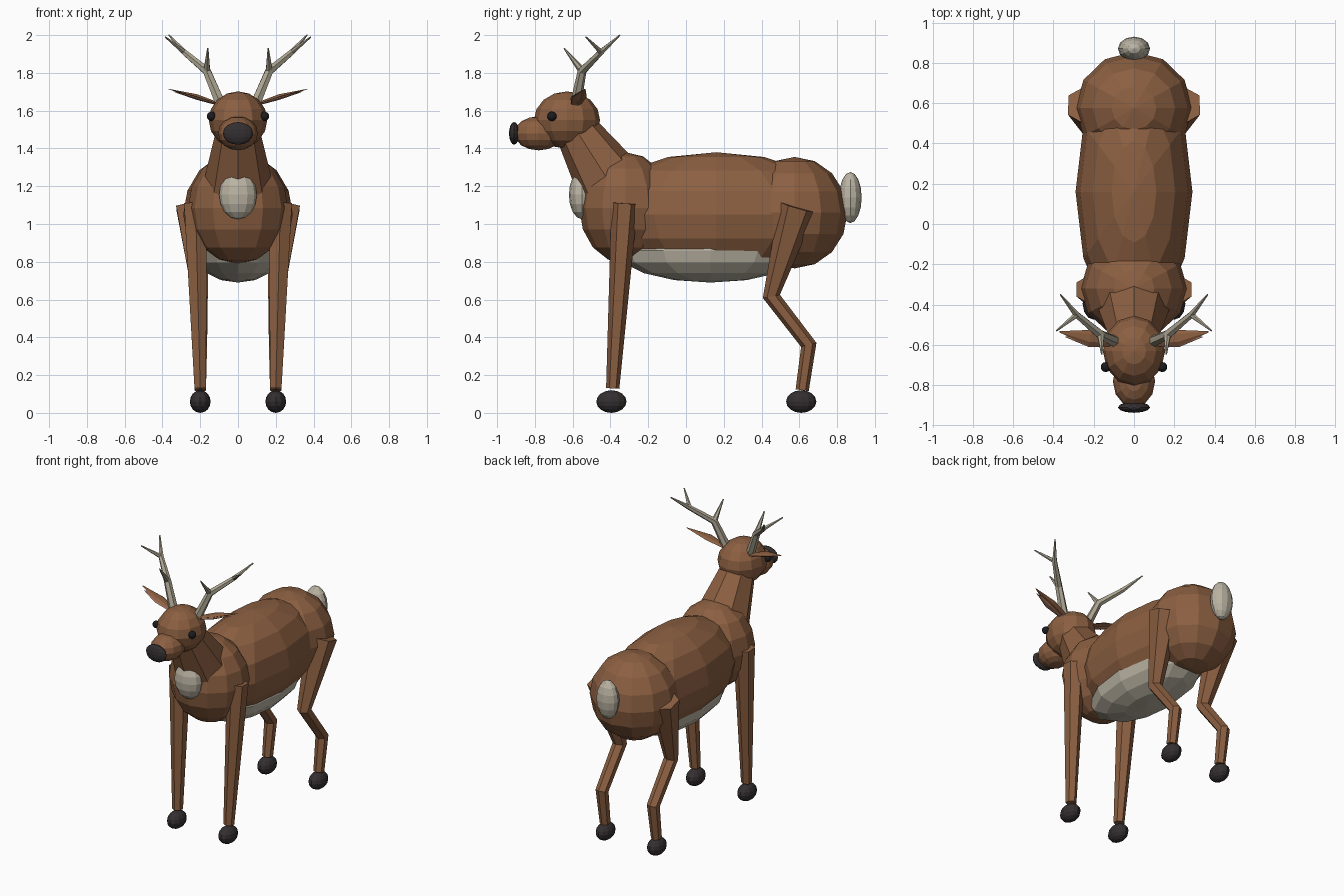
import bpy, bmesh, math
from mathutils import Vector, Matrix

if "Cube" in bpy.data.objects:
    bpy.data.objects.remove(bpy.data.objects["Cube"])


def material(name, rgb):
    m = bpy.data.materials.new(name)
    m.diffuse_color = (*rgb, 1)
    m.use_nodes = True
    m.node_tree.nodes["Principled BSDF"].inputs["Base Color"].default_value = m.diffuse_color
    return m


FUR = material("brown fur", (0.26, 0.115, 0.053))
PALE = material("pale fur", (0.50, 0.46, 0.37))
ANTLER = material("antler bone", (0.42, 0.38, 0.29))
DARK = material("dark horn", (0.034, 0.028, 0.029))
EYE = material("eye black", (0.012, 0.012, 0.014))
INNER = material("inner ear", (0.36, 0.17, 0.11))


def finish(bm, name, mat):
    bmesh.ops.recalc_face_normals(bm, faces=bm.faces)
    mesh = bpy.data.meshes.new(name)
    bm.to_mesh(mesh)
    bm.free()
    mesh.materials.append(mat)
    ob = bpy.data.objects.new(name, mesh)
    bpy.context.collection.objects.link(ob)
    return ob


def ellipsoid(name, centre, radii, mat, segments=12, rings=8):
    bm = bmesh.new()
    matrix = Matrix.Translation(centre) @ Matrix.Diagonal((*radii, 1))
    bmesh.ops.create_uvsphere(bm, u_segments=segments, v_segments=rings,
                              radius=1, matrix=matrix)
    return finish(bm, name, mat)


def add_tube(bm, path, radii, sides, flat=1.0):
    """Tapered tube along a path; flat squashes the section."""
    pts = [Vector(p) for p in path]
    rings = []
    for i, p in enumerate(pts):
        d = Vector()
        if i > 0:
            d += (p - pts[i - 1]).normalized()
        if i < len(pts) - 1:
            d += (pts[i + 1] - p).normalized()
        d.normalize()
        u = Vector((0, 1, 0))
        u = (u - d * u.dot(d)).normalized()
        v = d.cross(u)
        ring = []
        for k in range(sides):
            a = math.tau * k / sides
            off = u * math.cos(a) + v * math.sin(a) * flat
            ring.append(bm.verts.new(p + off * radii[i]))
        rings.append(ring)
    for a, b in zip(rings, rings[1:]):
        for k in range(sides):
            j = (k + 1) % sides
            bm.faces.new((a[k], a[j], b[j], b[k]))
    bm.faces.new(rings[0])
    bm.faces.new(rings[-1])


def tubes(name, parts, mat, sides, flat=1.0):
    bm = bmesh.new()
    for path, radii in parts:
        add_tube(bm, path, radii, sides, flat)
    return finish(bm, name, mat)


def mirrored(s, *points):
    return [(s * x, y, z) for x, y, z in points]


# Trunk
ellipsoid("body", (0, 0.16, 1.05), (0.29, 0.66, 0.33), FUR)
ellipsoid("belly", (0, 0.13, 0.86), (0.235, 0.50, 0.17), PALE)
ellipsoid("haunch", (0, 0.575, 1.06), (0.29, 0.28, 0.295), FUR)
ellipsoid("chest", (0, -0.32, 1.085), (0.265, 0.245, 0.295), FUR)
ellipsoid("chest_patch", (0, -0.55, 1.155), (0.10, 0.07, 0.13), PALE)
ellipsoid("tail", (0, 0.87, 1.14), (0.08, 0.06, 0.135), PALE)

# Neck and head
tubes("neck", [([(0, -0.36, 1.15), (0, -0.57, 1.48)], [0.20, 0.12])], FUR, 8)
ellipsoid("head", (0, -0.63, 1.55), (0.155, 0.175, 0.152), FUR)
ellipsoid("snout", (0, -0.78, 1.48), (0.105, 0.13, 0.09), FUR)
ellipsoid("nose", (0, -0.91, 1.48), (0.08, 0.027, 0.06), DARK)

for s, side in ((-1, "left"), (1, "right")):
    ellipsoid(side + "_eye", (s * 0.14, -0.71, 1.57), (0.025,) * 3, EYE)

    # Ears: flattened leaf shapes with a lighter layer in front
    tubes(side + "_ear",
          [(mirrored(s, (0.10, -0.58, 1.635), (0.22, -0.565, 1.675),
                     (0.37, -0.535, 1.715)), [0.025, 0.04, 0.003])],
          FUR, 6, 0.35)
    tubes(side + "_inner_ear",
          [(mirrored(s, (0.12, -0.597, 1.635), (0.22, -0.585, 1.666),
                     (0.34, -0.56, 1.70)), [0.012, 0.026, 0.002])],
          INNER, 6, 0.35)

    # Antlers: main beam with two side tines
    base, fork, upper, tip, front_tip, brow_tip = mirrored(
        s, (0.09, -0.585, 1.63), (0.165, -0.55, 1.81), (0.285, -0.45, 1.91),
        (0.365, -0.35, 2.0), (0.385, -0.53, 1.99), (0.16, -0.645, 1.93))
    tubes(side + "_antler",
          [([base, fork, upper, tip], [0.03, 0.024, 0.017, 0.004]),
           ([upper, front_tip], [0.015, 0.004]),
           ([fork, brow_tip], [0.02, 0.004])], ANTLER, 6)

    # Legs
    tubes(side + "_front_leg",
          [(mirrored(s, (0.225, -0.325, 1.11), (0.2, -0.388, 0.13)),
            [0.07, 0.035])], FUR, 6)
    tubes(side + "_hind_leg",
          [(mirrored(s, (0.24, 0.59, 1.09), (0.2, 0.452, 0.617),
                     (0.2, 0.65, 0.36), (0.2, 0.615, 0.12)),
            [0.10, 0.046, 0.042, 0.035])], FUR, 6)

    # Hooves
    for y, end in ((-0.395, "front"), (0.61, "hind")):
        ellipsoid(f"{side}_{end}_hoof", (s * 0.2, y, 0.06),
                  (0.055, 0.08, 0.06), DARK)
